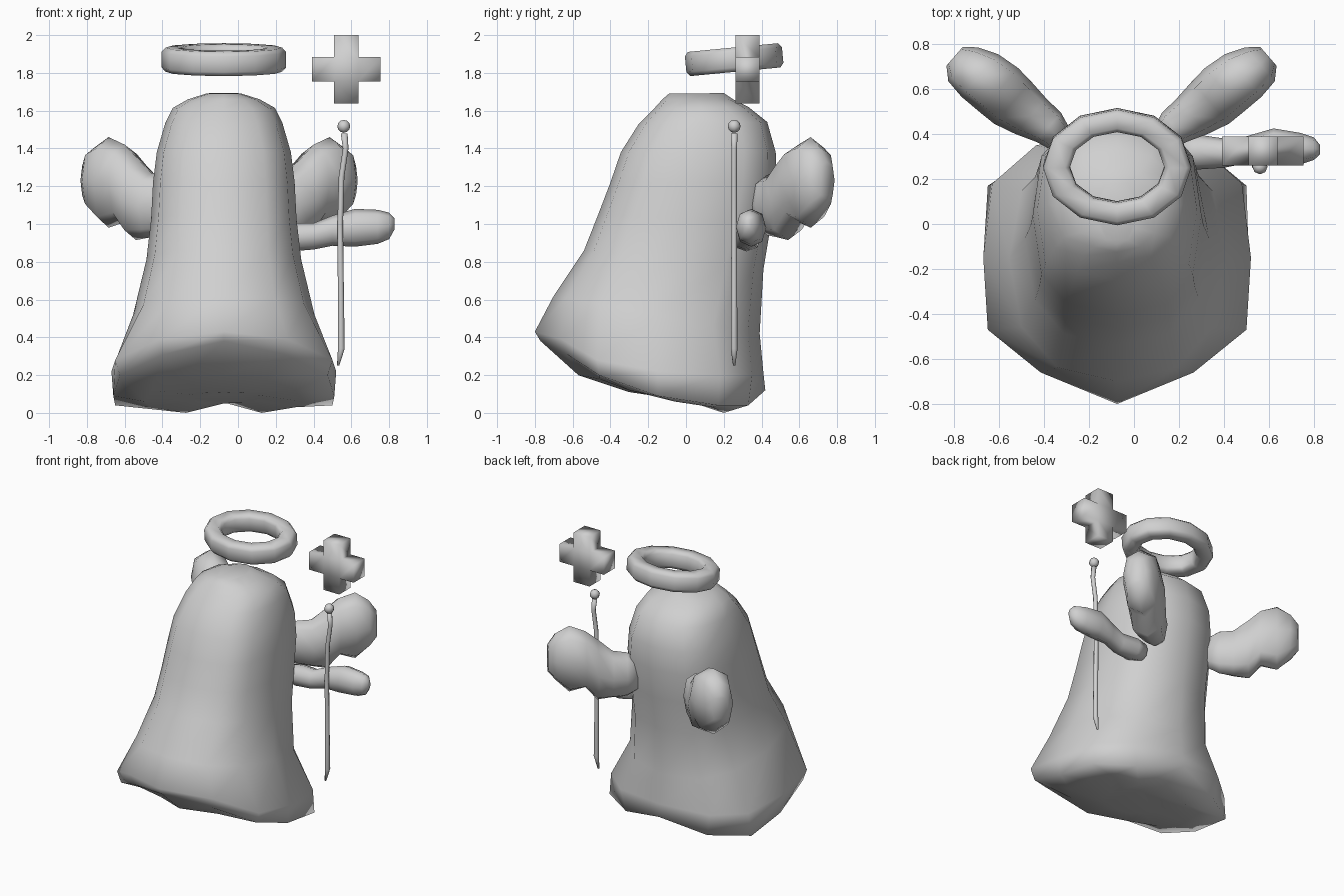
import bpy
import bmesh
from math import sin, cos, pi, radians, copysign
from mathutils import Vector, Matrix

cube = bpy.data.objects.get("Cube")
if cube:
    bpy.data.objects.remove(cube, do_unlink=True)

GREY = (0.63, 0.63, 0.63, 1)
grey = bpy.data.materials.new("plain grey")
grey.use_nodes = True
grey.diffuse_color = GREY
grey.node_tree.nodes["Principled BSDF"].inputs["Base Color"].default_value = GREY

AXIS_X = -0.075  # centre line of the body and halo


def finish(name, bm):
    """Turn a bmesh into a smooth grey object."""
    bmesh.ops.recalc_face_normals(bm, faces=bm.faces)
    for face in bm.faces:
        face.smooth = True
    mesh = bpy.data.meshes.new(name)
    bm.to_mesh(mesh)
    bm.free()
    mesh.materials.append(grey)
    obj = bpy.data.objects.new(name, mesh)
    bpy.context.collection.objects.link(obj)
    return obj


def loft(name, rings, closed=False):
    """Skin a row of equal rings, capping the ends unless it loops."""
    bm = bmesh.new()
    rows = [[bm.verts.new(p) for p in ring] for ring in rings]
    n = len(rows[0])
    pairs = list(zip(rows, rows[1:]))
    if closed:
        pairs.append((rows[-1], rows[0]))
    for a, b in pairs:
        for i in range(n):
            j = (i + 1) % n
            bm.faces.new((a[i], a[j], b[j], b[i]))
    if not closed:
        bm.faces.new(rows[0])
        bm.faces.new(rows[-1])
    return finish(name, bm)


def squarish(angle, power):
    """Cosine and sine of a rounded-square outline; lower power is squarer."""
    return [copysign(abs(v) ** power, v) for v in (cos(angle), sin(angle))]


def tube(name, stations, side, power, sides=8):
    """Loft ovals given as (x, y, z, side radius, height radius)."""
    side = Vector(side).normalized()
    rings = []
    for x, y, z, rs, rz in stations:
        ring = []
        for k in range(sides):
            c, s = squarish(2 * pi * k / sides, power)
            ring.append(Vector((x, y, z + rz * s)) + side * rs * c)
        rings.append(ring)
    return loft(name, rings)


# Body: tilted oval rings above an irregular skirt, hem and bulging underside
def oval(z_front, z_back, y_front, y_back, half_width, power):
    ring = []
    for k in range(12):
        c, s = squarish(2 * pi * k / 12, power)
        t = (1 - c) / 2
        ring.append((AXIS_X + half_width * s,
                     y_front + (y_back - y_front) * t,
                     z_front + (z_back - z_front) * t))
    return ring


def mirrored(half):
    right = [(AXIS_X + x, y, z) for x, y, z in half]
    left = [(AXIS_X - x, y, z) for x, y, z in half[-2:0:-1]]
    return right + left


underside = mirrored([(0, -0.57, 0.2), (0.23, -0.46, 0.18), (0.38, -0.3, 0.12), (0.42, -0.06, 0.06),
                      (0.38, 0.14, 0.03), (0.2, 0.2, 0), (0, 0.24, 0.055)])
belly = oval(0.11, 0.05, -0.3, 0.1, 0.2, 1)
hem = mirrored([(0, -0.77, 0.38), (0.32, -0.63, 0.31), (0.55, -0.46, 0.2), (0.585, -0.15, 0.09),
                (0.575, 0.17, 0.04), (0.33, 0.33, 0.04), (0, 0.42, 0.12)])
skirt = mirrored([(0, -0.8, 0.43), (0.34, -0.66, 0.39), (0.575, -0.47, 0.28), (0.595, -0.15, 0.22),
                  (0.555, 0.18, 0.2), (0.36, 0.35, 0.2), (0, 0.41, 0.21)])
body_rings = [oval(*row) for row in (
    (0.62, 0.42, -0.7, 0.39, 0.48, 0.85),
    (0.86, 0.76, -0.54, 0.41, 0.41, 0.8),
    (1.05, 1.0, -0.465, 0.45, 0.385, 0.75),
    (1.22, 1.22, -0.4, 0.48, 0.375, 0.75),
    (1.38, 1.38, -0.345, 0.475, 0.355, 0.75),
    (1.53, 1.54, -0.25, 0.43, 0.31, 0.8),
    (1.61, 1.62, -0.17, 0.33, 0.27, 0.85),
    (1.66, 1.66, -0.125, 0.25, 0.19, 0.9),
    (1.69, 1.693, -0.09, 0.2, 0.09, 1),
)]
loft("body", [belly, underside, hem, skirt] + body_rings)

# Halo: oval band with rounded-square section, rising toward the back
halo_rings = []
tilt = Matrix.Rotation(radians(5.5), 3, 'X')
for k in range(12):
    a = 2 * pi * k / 12
    ring = []
    for m in range(8):
        c, s = squarish(2 * pi * (m + 0.5) / 8, 0.5)
        p = Vector(((0.27 + 0.062 * c) * cos(a), (0.208 + 0.052 * c) * sin(a), 0.067 * s))
        ring.append(tilt @ p + Vector((AXIS_X, 0.255, 1.87)))
    halo_rings.append(ring)
loft("halo", halo_rings, closed=True)

# Wings: a lumpy flattened lobe swept outward and back on each side
wing = [(0.22, 0.37, 1.1, 0.06, 0.11), (0.28, 0.43, 1.1, 0.085, 0.16), (0.36, 0.48, 1.1, 0.105, 0.17),
        (0.44, 0.54, 1.135, 0.125, 0.22), (0.5, 0.595, 1.215, 0.13, 0.205),
        (0.585, 0.66, 1.22, 0.125, 0.24), (0.66, 0.71, 1.235, 0.1, 0.17),
        (0.698, 0.745, 1.23, 0.055, 0.1)]
for name, sign in (("left_wing", 1), ("right_wing", -1)):
    tube(name, [(-0.1 + sign * x, y, z, rs, rz) for x, y, z, rs, rz in wing],
         (-sign * 0.65, 0.75, 0), 0.8)

# Arm: pinched in the middle, swelling into a mitten
tube("left_arm", [(0.2, 0.32, 0.93, 0.06, 0.06), (0.28, 0.32, 0.93, 0.078, 0.075),
                  (0.4, 0.315, 0.935, 0.065, 0.07), (0.5, 0.33, 0.965, 0.06, 0.08),
                  (0.62, 0.345, 0.98, 0.08, 0.1), (0.74, 0.335, 0.985, 0.07, 0.09),
                  (0.8, 0.335, 0.99, 0.05, 0.07), (0.828, 0.33, 1.0, 0.02, 0.03)], (0, 1, 0), 0.9)

# Staff: slightly bent rod with a pointed foot
rod = [(0.53, 0.25, 0.006), (0.547, 0.34, 0.018), (0.545, 0.6, 0.016), (0.541, 1.0, 0.015),
       (0.548, 1.25, 0.015), (0.57, 1.4, 0.015), (0.562, 1.48, 0.018)]
loft("staff", [[(x + r * cos(k * pi / 4), 0.255 + r * sin(k * pi / 4), z) for k in range(8)]
               for x, z, r in rod])

# Staff knob
bm = bmesh.new()
bmesh.ops.create_uvsphere(bm, u_segments=8, v_segments=6, radius=0.034,
                          matrix=Matrix.Translation((0.56, 0.255, 1.517)))
finish("staff_knob", bm)

# Floating cross: a centre block with four arms pulled out of its sides
bm = bmesh.new()
bmesh.ops.create_cube(bm, size=0.128)
sides = [f for f in bm.faces if abs(f.normal.y) < 0.5]
for tip in bmesh.ops.extrude_discrete_faces(bm, faces=sides)["faces"]:
    outward = tip.calc_center_median().normalized()
    bmesh.ops.translate(bm, verts=tip.verts, vec=outward * 0.117)
bmesh.ops.translate(bm, verts=bm.verts, vec=(0.573, 0.325, 1.819))
finish("floating_cross", bm)
